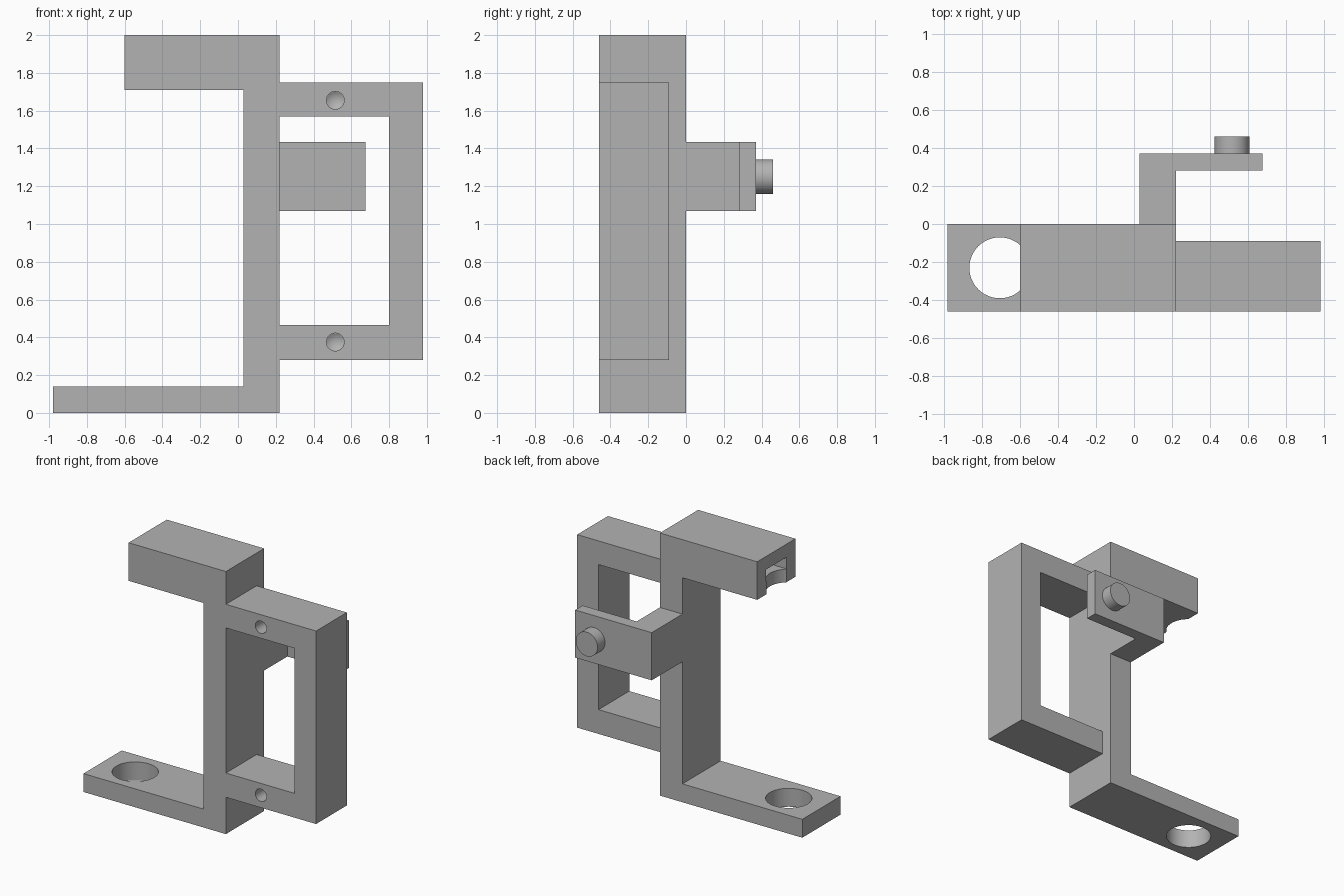
import bpy
import bmesh
from math import radians
from mathutils import Matrix, Vector

if "Cube" in bpy.data.objects:
    bpy.data.objects.remove(bpy.data.objects["Cube"], do_unlink=True)

grey = bpy.data.materials.new("plain grey")
grey.use_nodes = True
grey.diffuse_color = (0.45, 0.45, 0.45, 1)
grey.node_tree.nodes["Principled BSDF"].inputs["Base Color"].default_value = grey.diffuse_color


def finish(name, bm):
    bmesh.ops.recalc_face_normals(bm, faces=bm.faces)
    mesh = bpy.data.meshes.new(name)
    bm.to_mesh(mesh)
    bm.free()
    mesh.materials.append(grey)
    obj = bpy.data.objects.new(name, mesh)
    bpy.context.collection.objects.link(obj)
    return obj


def extrude(name, points, offset):
    """Flat outline pushed along an offset vector."""
    bm = bmesh.new()
    face = bm.faces.new([bm.verts.new(p) for p in points])
    result = bmesh.ops.extrude_face_region(bm, geom=[face])
    moved = [v for v in result["geom"] if isinstance(v, bmesh.types.BMVert)]
    bmesh.ops.translate(bm, verts=moved, vec=offset)
    return finish(name, bm)


def cylinder(name, centre, r1, r2, depth, axis):
    bm = bmesh.new()
    turn = Matrix.Rotation(radians(-90), 4, "X") if axis == "Y" else Matrix()
    bmesh.ops.create_cone(bm, cap_ends=True, segments=48, radius1=r1, radius2=r2,
                          depth=depth, matrix=Matrix.Translation(centre) @ turn)
    return finish(name, bm)


def activate(obj):
    bpy.ops.object.select_all(action="DESELECT")
    obj.select_set(True)
    bpy.context.view_layer.objects.active = obj


def cut(obj, cutter):
    cutter.hide_render = True
    activate(obj)
    mod = obj.modifiers.new("cut", "BOOLEAN")
    mod.operation = "DIFFERENCE"
    mod.solver = "EXACT"
    mod.object = cutter
    bpy.ops.object.modifier_apply(modifier=mod.name)
    bpy.data.objects.remove(cutter, do_unlink=True)


FRONT = -0.46

# Upright with top block and foot
outline = [(0.22, 0), (0.22, 2), (-0.6, 2), (-0.6, 1.71),
           (0.03, 1.71), (0.03, 0.14), (-0.98, 0.14), (-0.98, 0)]
bracket = extrude("bracket", [(x, FRONT, z) for x, z in outline], (0, -FRONT, 0))

# Round hole through the foot, and matching notch under the top block
for z, depth in ((0.07, 0.4), (1.72, 0.2)):
    cut(bracket, cylinder("round_cutter", (-0.705, -0.23, z), 0.16, 0.16, depth, "Z"))

# Pocket above the notch
pocket = [(-0.7, y, z) for y, z in ((-0.355, 1.81), (-0.105, 1.81), (-0.105, 1.9), (-0.355, 1.9))]
cut(bracket, extrude("pocket_cutter", pocket, (0.4, 0, 0)))

# Side frame, open towards the upright
outline = [(0.22, 0.28), (0.98, 0.28), (0.98, 1.75), (0.22, 1.75),
           (0.22, 1.57), (0.8, 1.57), (0.8, 0.465), (0.22, 0.465)]
frame = extrude("side_frame", [(x, FRONT, z) for x, z in outline], (0, 0.37, 0))

# Drilled screw holes with pointed ends
for z in (0.375, 1.655):
    cut(frame, cylinder("drill_cutter", (0.515, FRONT, z), 0.047, 0.047, 0.3, "Y"))
    cut(frame, cylinder("drill_tip_cutter", (0.515, FRONT + 0.164, z), 0.047, 0, 0.03, "Y"))

# Rear hooked arm
outline = [(0.03, 0), (0.22, 0), (0.22, 0.28), (0.675, 0.28), (0.675, 0.37), (0.03, 0.37)]
extrude("rear_arm", [(x, y, 1.07) for x, y in outline], (0, 0, 0.363))

# Peg on the back of the arm
peg = cylinder("rear_peg", Vector((0.515, 0.415, 1.25)), 0.092, 0.092, 0.09, "Y")

for obj in (bracket, frame, peg):
    activate(obj)
    bpy.ops.object.shade_smooth_by_angle(angle=radians(30))
